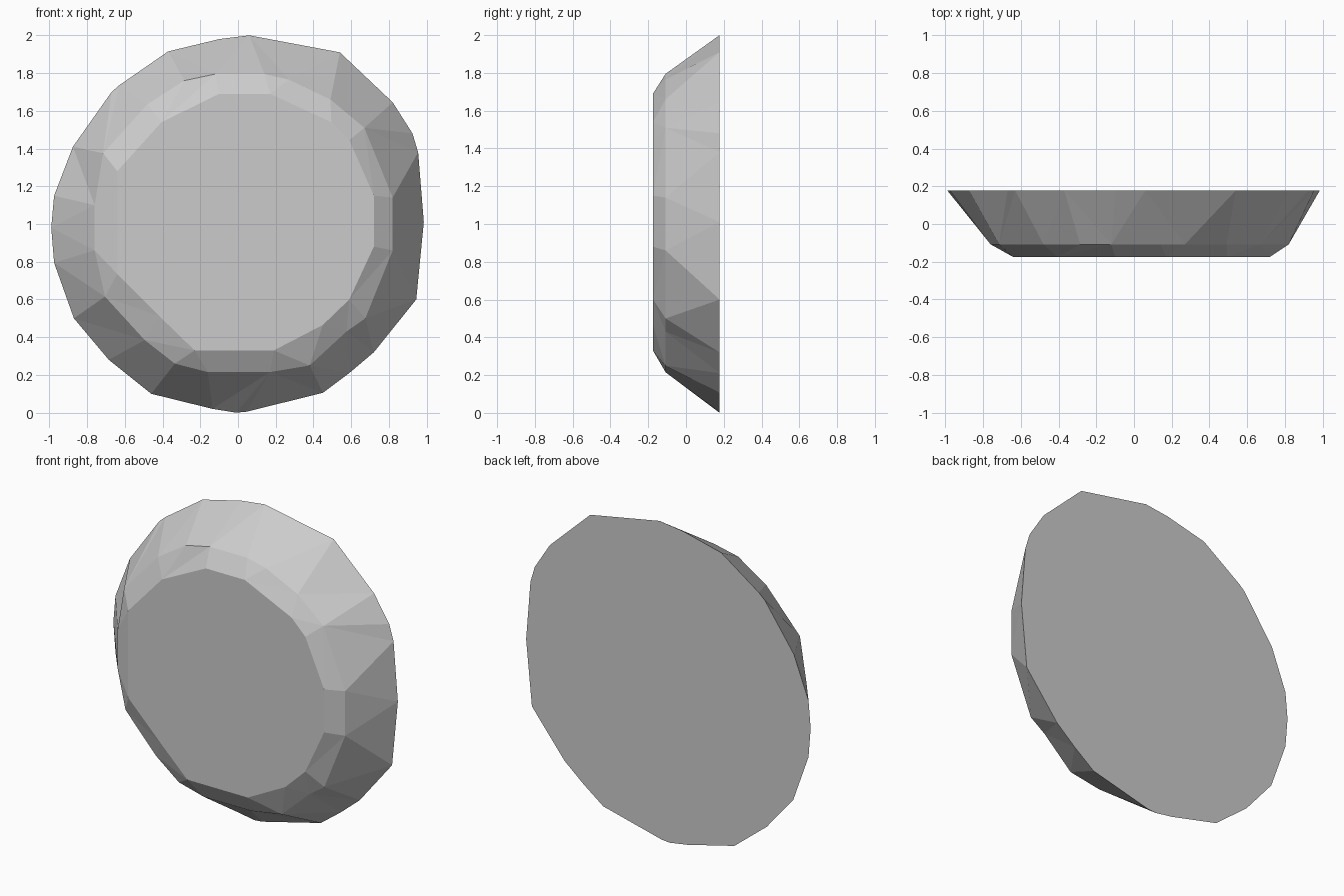
import bpy, bmesh, math

if "Cube" in bpy.data.objects:
    bpy.data.objects.remove(bpy.data.objects["Cube"])

# Irregular outlines (x, z), each running clockwise as seen from the front
BACK = [(.06, 2), (.54, 1.91), (.82, 1.645), (.925, 1.48), (.955, 1.38), (.985, 1.01),
        (.945, .60), (.72, .32), (.59, .21), (.45, .105), (.045, .005), (-.01, 0),
        (-.135, .02), (-.46, .10), (-.685, .28), (-.87, .5), (-.975, .795), (-.99, .98),
        (-.975, 1.15), (-.875, 1.41), (-.67, 1.70), (-.63, 1.735), (-.37, 1.915), (-.1, 1.98)]
SHOULDER = [(.14, 1.795), (.27, 1.765), (.49, 1.66), (.67, 1.51), (.82, 1.14), (.82, .86),
            (.675, .5), (.575, .43), (.38, .25), (.17, .215), (-.16, .215), (-.335, .26),
            (-.495, .385), (-.705, .615), (-.76, .86), (-.76, 1.1), (-.715, 1.375),
            (-.48, 1.635), (-.285, 1.76), (-.12, 1.795)]
FRONT = [(.17, 1.69), (.495, 1.54), (.59, 1.445), (.72, 1.15), (.72, .88), (.59, .6),
         (.45, .465), (.19, .33), (-.23, .33), (-.415, .51), (-.64, .735), (-.64, 1.28),
         (-.405, 1.54), (-.1, 1.69)]


def angle(v):
    return math.atan2(v.co.x, v.co.z - 1) % (2 * math.pi)


def ring(bm, outline, y):
    return sorted((bm.verts.new((x, y, z)) for x, z in outline), key=angle)


def facet_band(bm, a, b):
    """Triangulate between two rings, stepping round by angle."""
    i = j = 0
    while i < len(a) or j < len(b):
        va, vb = a[i % len(a)], b[j % len(b)]
        na, nb = a[(i + 1) % len(a)], b[(j + 1) % len(b)]
        ta = angle(na) + (2 * math.pi if i + 1 >= len(a) else 0)
        tb = angle(nb) + (2 * math.pi if j + 1 >= len(b) else 0)
        if j >= len(b) or (i < len(a) and ta <= tb):
            bm.faces.new((va, na, vb))
            i += 1
        else:
            bm.faces.new((va, nb, vb))
            j += 1


# Faceted stone disc: wide flat back, sloping side, small bevel, flat front
bm = bmesh.new()
back = ring(bm, BACK, .178)
shoulder = ring(bm, SHOULDER, -.108)
front = ring(bm, FRONT, -.175)
facet_band(bm, back, shoulder)
facet_band(bm, shoulder, front)
bm.faces.new(back)
bm.faces.new(front)
bmesh.ops.recalc_face_normals(bm, faces=bm.faces[:])

mesh = bpy.data.meshes.new("stone_disc")
bm.to_mesh(mesh)
bm.free()
grey = bpy.data.materials.new("stone grey")
grey.diffuse_color = (.6, .6, .6, 1)
grey.use_nodes = True
grey.node_tree.nodes["Principled BSDF"].inputs["Base Color"].default_value = grey.diffuse_color
mesh.materials.append(grey)
bpy.context.collection.objects.link(bpy.data.objects.new("stone_disc", mesh))
